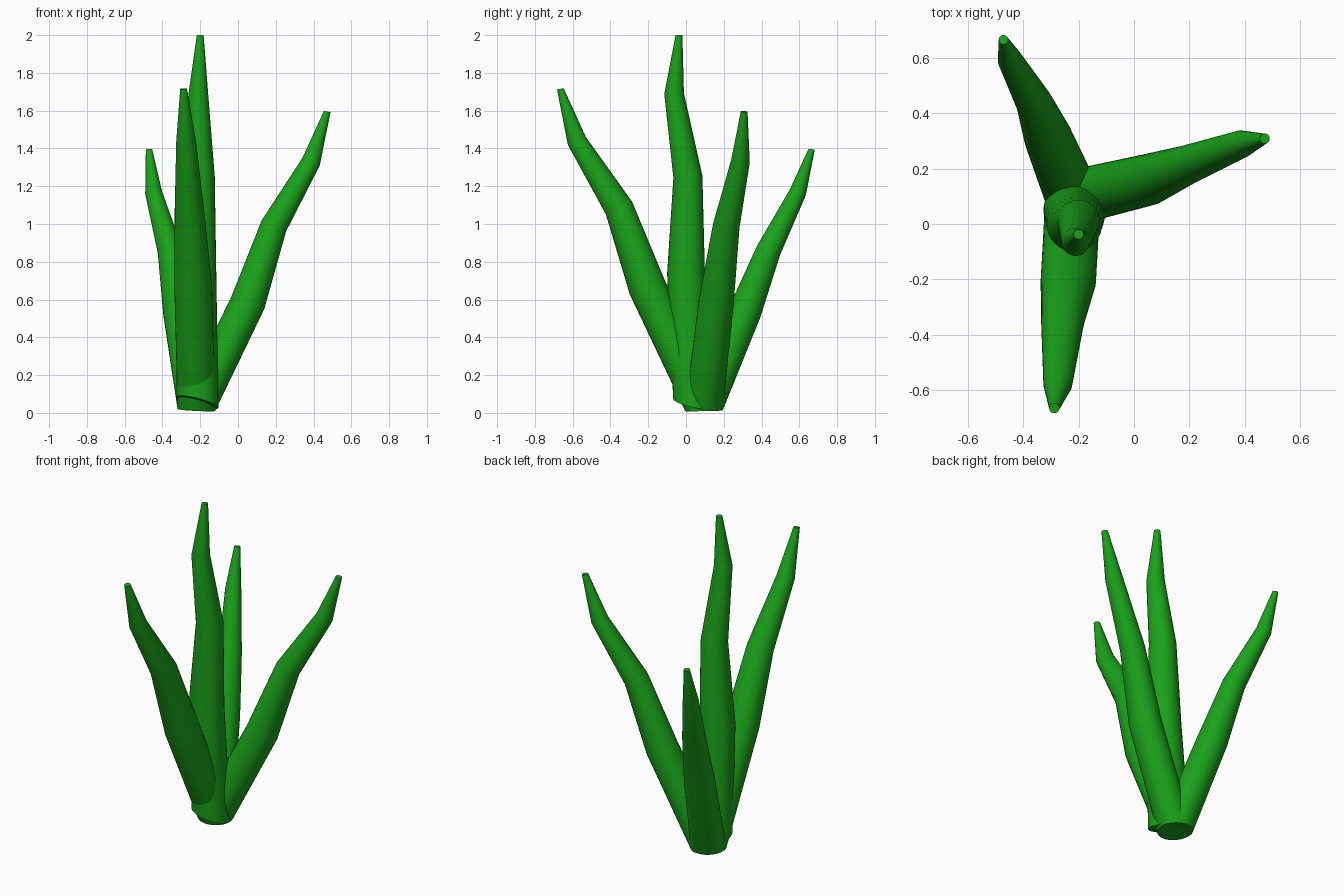
import bpy, bmesh, math
from mathutils import Vector

if "Cube" in bpy.data.objects:
    bpy.data.objects.remove(bpy.data.objects["Cube"])

SIDES = 32
green = bpy.data.materials.new("leaf_green")
green.diffuse_color = (0.01, 0.36, 0.01, 1)
green.use_nodes = True
green.node_tree.nodes["Principled BSDF"].inputs["Base Color"].default_value = green.diffuse_color


def leaf(name, rings, base_normal):
    """Tapered tube through rings of (x, y, z, radius), capped at both ends."""
    bm = bmesh.new()
    pts = [Vector(r[:3]) for r in rings]
    last = len(pts) - 1
    loops = []
    for i, p in enumerate(pts):
        # each ring faces midway between its neighbouring segments
        if i == 0:
            n = Vector(base_normal).normalized()
        elif i == last:
            n = ((p - pts[i - 1]).normalized() + Vector((0, 0, 1))).normalized()
        else:
            n = ((p - pts[i - 1]).normalized() + (pts[i + 1] - p).normalized()).normalized()
        u = Vector((0, 1, 0)).cross(n).normalized()
        v = n.cross(u)
        angles = [2 * math.pi * k / SIDES for k in range(SIDES)]
        loops.append([bm.verts.new(p + (u * math.cos(a) + v * math.sin(a)) * rings[i][3])
                      for a in angles])
    for a, b in zip(loops, loops[1:]):
        for k in range(SIDES):
            j = (k + 1) % SIDES
            bm.faces.new((a[k], a[j], b[j], b[k]))
    bm.faces.new(loops[0][::-1])
    bm.faces.new(loops[-1])
    mesh = bpy.data.meshes.new(name)
    bm.to_mesh(mesh)
    bm.free()
    mesh.materials.append(green)
    ob = bpy.data.objects.new(name, mesh)
    bpy.context.collection.objects.link(ob)
    bpy.ops.object.select_all(action='DESELECT')
    ob.select_set(True)
    bpy.context.view_layer.objects.active = ob
    bpy.ops.object.shade_smooth_by_angle(angle=math.radians(40))


# Tall upright leaf, cut at a slant at the bottom
leaf("centre_leaf", [(-0.215, 0.045, 0.055, 0.115), (-0.215, 0.0, 0.74, 0.1),
                     (-0.2, 0.01, 1.25, 0.077), (-0.21, -0.063, 1.69, 0.052),
                     (-0.2, -0.037, 2.0, 0.018)], (0.25, 0.2, 1))

# Leaf leaning to the front
leaf("front_leaf", [(-0.22, 0.095, 0.015, 0.1), (-0.237, -0.205, 0.665, 0.1),
                    (-0.258, -0.355, 1.085, 0.077), (-0.275, -0.578, 1.44, 0.052),
                    (-0.288, -0.665, 1.715, 0.018)], (0.05, -0.05, 1))

# Leaf leaning to the right
leaf("right_leaf", [(-0.22, 0.095, 0.02, 0.1), (0.053, 0.16, 0.585, 0.093),
                    (0.19, 0.213, 0.99, 0.071), (0.387, 0.288, 1.33, 0.05),
                    (0.472, 0.308, 1.595, 0.018)], (0.08, 0.05, 1))

# Leaf leaning to the back
leaf("back_leaf", [(-0.22, 0.095, 0.02, 0.1), (-0.31, 0.312, 0.535, 0.087),
                   (-0.36, 0.437, 0.86, 0.066), (-0.447, 0.592, 1.167, 0.045),
                   (-0.471, 0.665, 1.395, 0.017)], (0, 0.05, 1))
